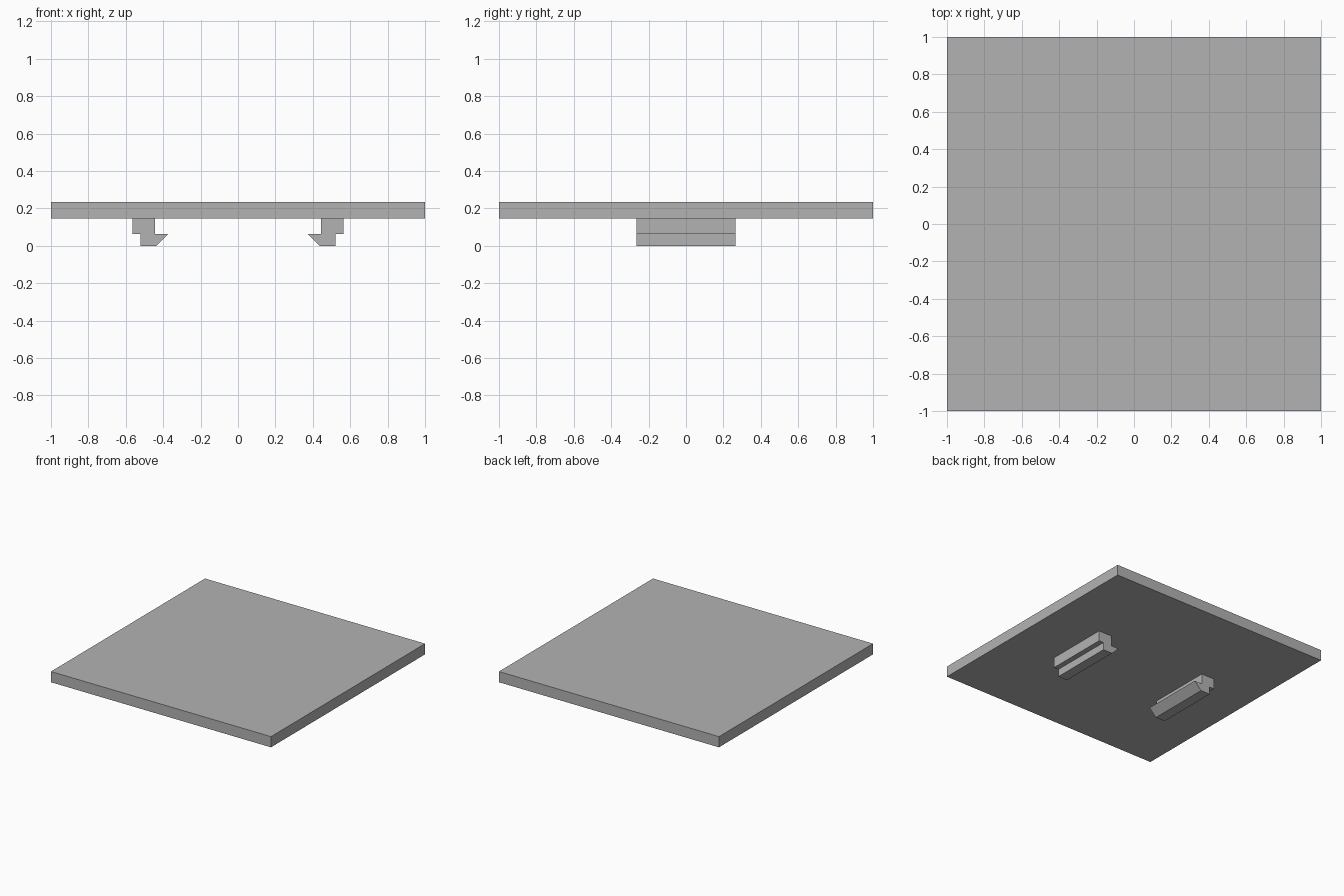
import bpy
import bmesh

if "Cube" in bpy.data.objects:
    bpy.data.objects.remove(bpy.data.objects["Cube"])

grey = bpy.data.materials.new("light_grey")
grey.diffuse_color = (0.45, 0.45, 0.45, 1)
grey.use_nodes = True
grey.node_tree.nodes["Principled BSDF"].inputs["Base Color"].default_value = grey.diffuse_color


def extrude_profile(name, profile, y0, y1):
    """Solid made by sweeping an (x, z) profile along y."""
    bm = bmesh.new()
    face = bm.faces.new([bm.verts.new((x, y0, z)) for x, z in profile])
    swept = bmesh.ops.extrude_face_region(bm, geom=[face])["geom"]
    verts = [v for v in swept if isinstance(v, bmesh.types.BMVert)]
    bmesh.ops.translate(bm, verts=verts, vec=(0, y1 - y0, 0))
    bmesh.ops.recalc_face_normals(bm, faces=bm.faces)
    mesh = bpy.data.meshes.new(name)
    bm.to_mesh(mesh)
    bm.free()
    mesh.materials.append(grey)
    obj = bpy.data.objects.new(name, mesh)
    bpy.context.collection.objects.link(obj)
    return obj


# Square cover plate
PLATE_BOTTOM, PLATE_TOP = 0.147, 0.235
extrude_profile("cover_plate", [(-1, PLATE_BOTTOM), (1, PLATE_BOTTOM),
                                (1, PLATE_TOP), (-1, PLATE_TOP)], -1, 1)

# Snap clips under the plate, hooks facing inward
clip = [(0.565, PLATE_BOTTOM), (0.565, 0.062), (0.522, 0.062), (0.522, 0),
        (0.437, 0), (0.375, 0.062), (0.445, 0.062), (0.445, PLATE_BOTTOM)]
for side, name in ((-1, "left_clip"), (1, "right_clip")):
    extrude_profile(name, [(side * x, z) for x, z in clip], -0.265, 0.265)
